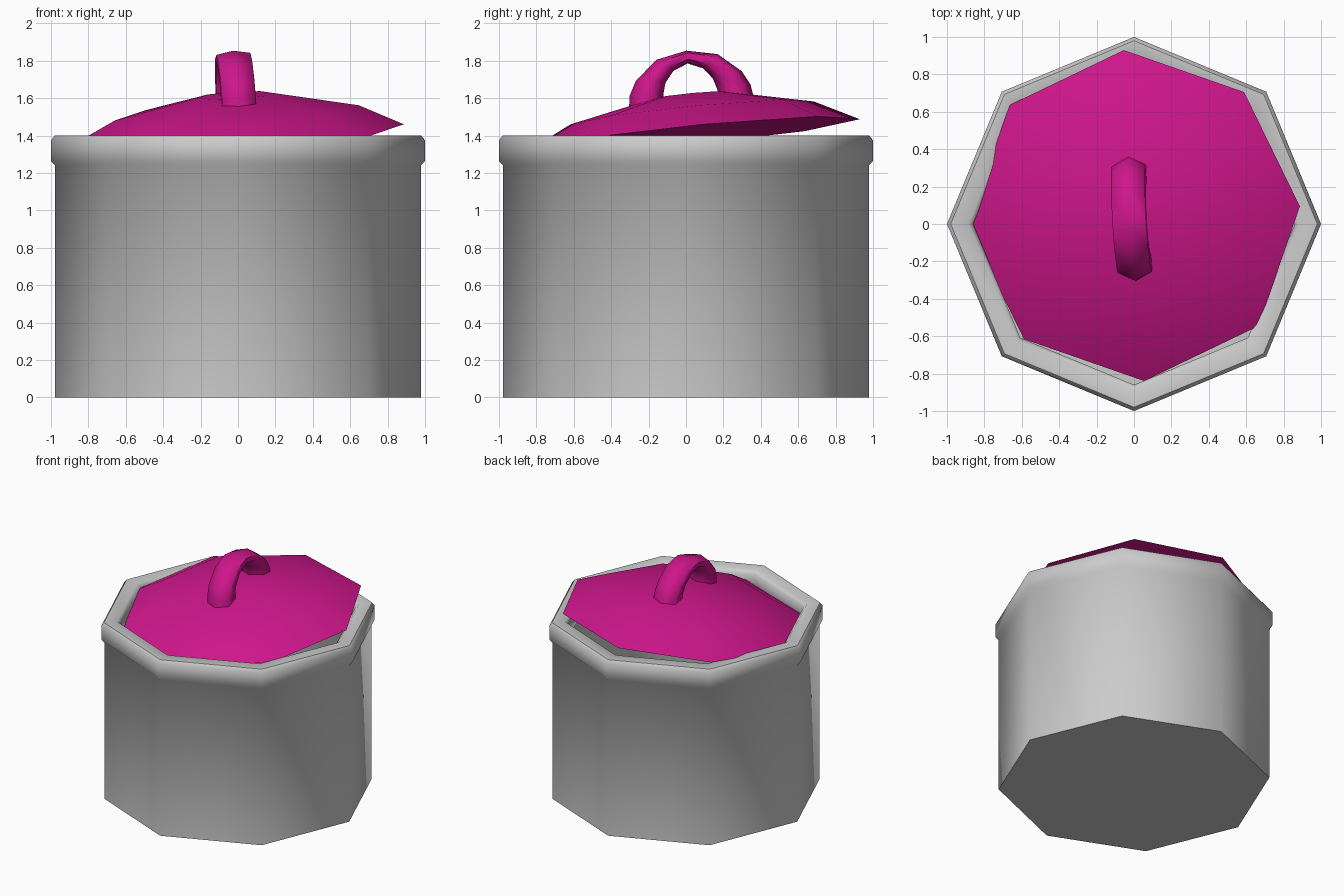
import bpy, bmesh
from math import pi, sin, cos, atan, radians
from mathutils import Matrix, Vector

if "Cube" in bpy.data.objects:
    bpy.data.objects.remove(bpy.data.objects["Cube"])

SIDES = 8


def finish(name, bm, angle, mat=None, matrix=None):
    bmesh.ops.remove_doubles(bm, verts=bm.verts, dist=1e-5)
    bmesh.ops.recalc_face_normals(bm, faces=bm.faces)
    me = bpy.data.meshes.new(name)
    bm.to_mesh(me)
    bm.free()
    ob = bpy.data.objects.new(name, me)
    bpy.context.collection.objects.link(ob)
    if mat:
        me.materials.append(mat)
    if matrix:
        ob.matrix_world = matrix
    bpy.ops.object.select_all(action='DESELECT')
    ob.select_set(True)
    bpy.context.view_layer.objects.active = ob
    bpy.ops.object.shade_smooth_by_angle(angle=radians(angle))
    return ob


def skin(bm, rings):
    """Bridge successive closed rings of points and cap both ends."""
    vs = [[bm.verts.new(p) for p in ring] for ring in rings]
    n = len(vs[0])
    for a, b in zip(vs, vs[1:]):
        for i in range(n):
            j = (i + 1) % n
            bm.faces.new((a[i], a[j], b[j], b[i]))
    bm.faces.new(vs[0])
    bm.faces.new(vs[-1])


def lathe_rings(profile):
    return [[(r * cos(2 * pi * i / SIDES), r * sin(2 * pi * i / SIDES), z)
             for i in range(SIDES)] for r, z in profile]


# Hollow octagonal pot with a thick rolled rim
pot = bmesh.new()
skin(pot, lathe_rings([
    (0.978, 0), (0.978, 1.24), (1.0, 1.265), (1.0, 1.375), (0.98, 1.4),
    (0.885, 1.4), (0.86, 1.375), (0.86, 1.265), (0.88, 1.24), (0.88, 0.1)]))
finish("pot_body", pot, 50)

magenta = bpy.data.materials.new("magenta_enamel")
magenta.diffuse_color = (0.62, 0.008, 0.26, 1)
magenta.use_nodes = True
magenta.node_tree.nodes["Principled BSDF"].inputs["Base Color"].default_value = magenta.diffuse_color

# The lid and its handle share one tilted placement
tilt = (Matrix.Translation((0, 0.045, 1.405))
        @ Matrix.Rotation(atan(0.097), 4, 'X')
        @ Matrix.Rotation(-atan(0.057), 4, 'Y')
        @ Matrix.Rotation(radians(3.5), 4, 'Z'))

# Shallow domed lid
lid = bmesh.new()
skin(lid, lathe_rings([(0.89, 0), (0.655, 0.117), (0.2, 0.212)]))
finish("lid", lid, 50, magenta, tilt)

# Arched handle: outer and inner (y, z) points of one half, mirrored
half = [((0.34, 0.14), (0.15, 0.14)), ((0.325, 0.24), (0.145, 0.23)),
        ((0.285, 0.315), (0.128, 0.29)), ((0.165, 0.418), (0.08, 0.35)),
        ((0, 0.452), (0, 0.383))]
flip = [tuple((-y, z) for y, z in pair) for pair in half[-2::-1]]
rings = []
for outer, inner in half + flip:
    o, i = Vector((0, *outer)), Vector((0, *inner))
    mid, reach = (o + i) / 2, (o - i) / 2
    rings.append([mid + reach * cos(k * pi / 3)
                  + Vector((0.105 * sin(k * pi / 3), 0, 0)) for k in range(6)])
handle = bmesh.new()
skin(handle, rings)
finish("lid_handle", handle, 75, magenta, tilt)
